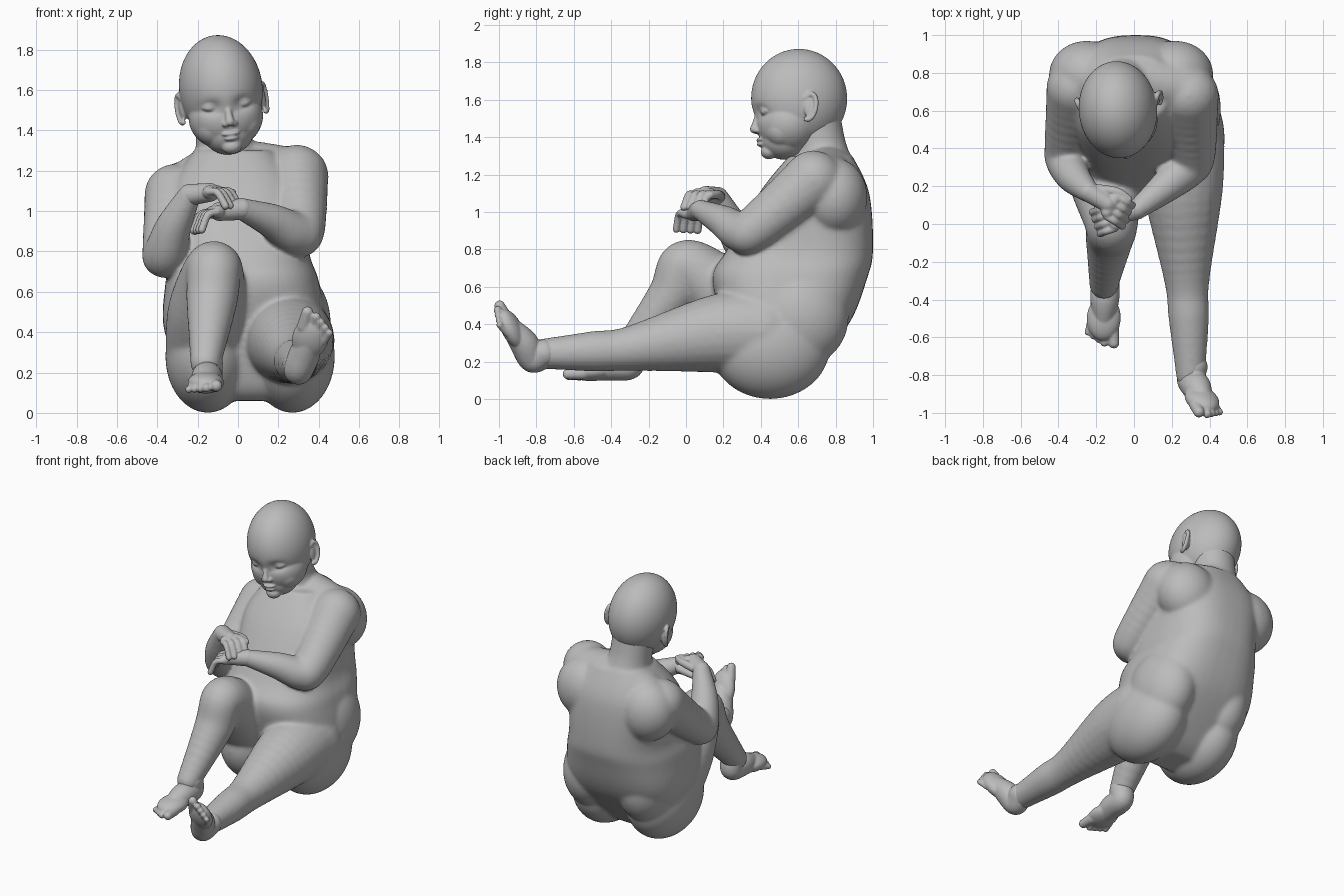
import bpy
import bmesh
import math
from mathutils import Matrix, Vector

cube = bpy.data.objects.get("Cube")
if cube:
    bpy.data.objects.remove(cube, do_unlink=True)

clay = bpy.data.materials.new("grey clay")
clay.use_nodes = True
clay_colour = (.5, .5, .5, 1)
clay.diffuse_color = clay_colour
clay.node_tree.nodes["Principled BSDF"].inputs["Base Color"].default_value = clay_colour


def spline(points, steps):
    """Catmull-Rom interpolation of equally long tuples."""
    padded = [points[0], *points, points[-1]]
    result = []
    for before, start, end, after in zip(padded, padded[1:], padded[2:], padded[3:]):
        for step in range(steps):
            t = step / steps
            result.append([
                b + t / 2 * (c - a + t * (2 * a - 5 * b + 4 * c - d + t * (3 * (b - c) + d - a)))
                for a, b, c, d in zip(before, start, end, after)])
    result.append(list(points[-1]))
    return result


def ellipsoid(bm, centre, radii, detail=4):
    matrix = Matrix.Translation(centre) @ Matrix.Diagonal((*radii, 1))
    bmesh.ops.create_icosphere(bm, subdivisions=detail, radius=1, matrix=matrix)


def limb(bm, *points, steps=8, detail=3):
    """Chain of spheres along a path of (x, y, z, radius)."""
    for x, y, z, radius in spline(points, steps):
        ellipsoid(bm, (x, y, z), (radius, radius, radius), detail)


def loft(bm, sections, sides=48, squareness=.75):
    """Rounded-box rings given as (z, front y, back y, half width)."""
    rings = []
    for z, front, back, half in spline(sections, 6):
        ring = []
        for side in range(sides):
            angle = math.tau * side / sides
            across, along = (math.copysign(abs(value) ** squareness, value)
                             for value in (math.cos(angle), math.sin(angle)))
            # The spine leans gently sideways with height
            x = (1 - z) * .06 + half * across
            y = (front + back + (back - front) * along) / 2
            ring.append(bm.verts.new((x, y, z)))
        rings.append(ring)
    for low, high in zip(rings, rings[1:]):
        for i in range(sides):
            j = (i + 1) % sides
            bm.faces.new((low[i], low[j], high[j], high[i]))
    bm.faces.new(rings[0][::-1])
    bm.faces.new(rings[-1])


def digits(bm, first, last, thick, thin, count=4):
    """Fan of fingers or toes blended between the first and last path."""
    for i in range(count):
        t = i / (count - 1)
        radius = thick + (thin - thick) * t
        path = [(*Vector(a).lerp(Vector(b), t), radius) for a, b in zip(first, last)]
        limb(bm, *path, steps=5, detail=2)


def finish(bm, name, voxel, smoothing):
    """Fuse the overlapping masses into one smooth skin."""
    mesh = bpy.data.meshes.new(name)
    bm.to_mesh(mesh)
    bm.free()
    mesh.materials.append(clay)
    obj = bpy.data.objects.new(name, mesh)
    bpy.context.scene.collection.objects.link(obj)
    for polygon in mesh.polygons:
        polygon.use_smooth = True
    remesh = obj.modifiers.new("fuse", "REMESH")
    remesh.mode = "VOXEL"
    remesh.voxel_size = voxel
    remesh.use_smooth_shade = True
    soften = obj.modifiers.new("soften", "SMOOTH")
    soften.factor = .5
    soften.iterations = smoothing
    return obj


def place(obj, location, forward, up):
    """Turn the object's front (-y) and top (+z) to the given directions."""
    y_axis = -Vector(forward).normalized()
    x_axis = y_axis.cross(Vector(up)).normalized()
    z_axis = x_axis.cross(y_axis)
    turn = Matrix((x_axis, y_axis, z_axis)).transposed().to_4x4()
    obj.matrix_world = Matrix.Translation(location) @ turn


def make_hand(name, side):
    """Palm-down hand reaching from the wrist, thumb on the given side."""
    hand = bmesh.new()
    limb(hand, (0, 0, 0, .055), (0, -.12, 0, .047))
    limb(hand, (.04, -.14, 0, .033), (-.04, -.14, 0, .033))
    little, index = (
        [(x, -.15, 0), (x, -.2, -.01), (x, -.24, -.08)] for x in (-side * .06, side * .06))
    digits(hand, index, little, .023, .02)
    limb(hand, (side * .04, -.04, 0, .028), (side * .08, -.13, 0, .024),
         (side * .08, -.2, -.01, .02))
    return finish(hand, name, .006, 4)


def make_foot(name, side):
    """Foot from heel to toes, big toe on the given side."""
    foot = bmesh.new()
    limb(foot, (0, 0, .07, .076), (0, 0, 0, .074), (0, -.1, 0, .077), (0, -.22, -.02, .05))
    ellipsoid(foot, (0, -.2, -.02), (.09, .12, .054))
    limb(foot, (side * .05, -.25, -.03, .035), (side * .06, -.33, -.03, .029))
    digits(foot, [(side * .01, -.26, -.03), (side * .01, -.33, -.04)],
           [(side * -.07, -.22, -.04), (side * -.08, -.28, -.05)], .023, .019)
    return finish(foot, name, .006, 6)


# Torso with a rounded back and full belly
body = bmesh.new()
loft(body, [
    (.06, .34, .54, .17),
    (.14, .27, .65, .28),
    (.4, .2, .87, .4),
    (.65, .14, .97, .38),
    (.8, .22, 1, .34),
    (1.1, .39, .98, .33),
    (1.3, .55, .89, .2),
])

# Buttocks with upper masses running into the back, and shoulder blades
for x in (-.15, .27):
    ellipsoid(body, (x, .45, .28), (.21, .32, .28))
    ellipsoid(body, (x, .61, .44), (.19, .26, .27))
for x, z in ((-.25, 1.04), (.22, 1.08)):
    ellipsoid(body, (x, .79, z), (.2, .18, .21))

# Shoulder girdle and neck
limb(body, (-.28, .75, 1.1, .13), (-.05, .77, 1.2, .15), (.25, .72, 1.18, .14))
limb(body, (-.05, .74, 1.2, .17), (-.07, .72, 1.34, .14), (-.08, .69, 1.5, .14))

# Arms, bent with the forearms crossing in front of the chest
limb(body, (-.31, .72, 1.08, .155), (-.36, .42, .82, .115), (-.36, .34, .79, .11),
     (-.32, .25, .92, .09), (-.24, .17, 1.08, .058))
limb(body, (.29, .68, 1.17, .16), (.31, .38, .92, .124), (.28, .3, .89, .11),
     (.17, .2, .95, .087), (.02, .08, 1.01, .056))

# Legs, one drawn up and one stretched forward
limb(body, (-.15, .45, .28, .21), (-.15, .25, .5, .2), (-.12, .01, .71, .143),
     (-.13, -.08, .55, .127), (-.16, -.32, .25, .078))
limb(body, (.25, .41, .36, .23), (.26, .17, .35, .21), (.28, -.3, .27, .12),
     (.29, -.5, .255, .108), (.3, -.8, .24, .078))
finish(body, "body", .01, 22)

# Hands and feet
place(make_hand("right_hand", 1), (-.24, .17, 1.08), (.8, -.5, .1), (0, 0, 1))
place(make_hand("left_hand", -1), (.02, .08, 1.01), (-.9, -.3, -.1), (-.1, 0, 1))
place(make_foot("right_foot", 1), (-.15, -.3, .18), (-.05, -1, -.05), (0, 0, 1))
place(make_foot("left_foot", -1), (.3, -.82, .215), (.32, -.46, .83), (.2, .9, .4))

# Head masses: skull, face, jaw and cheeks
head = bmesh.new()
ellipsoid(head, (0, 0, 0), (.206, .257, .265), 5)
ellipsoid(head, (0, -.06, -.14), (.185, .17, .165), 5)
ellipsoid(head, (0, -.08, -.22), (.125, .13, .11), 5)
for side in (-1, 1):
    limb(head, (side * .07, -.1, -.18, .095), detail=5)
# Eye sockets pressed into the face
for vert in head.verts:
    x, y, z = vert.co
    if y < 0:
        vert.co.y += .026 * math.exp(-((abs(x) - .08) / .045) ** 2 - ((z + .085) / .03) ** 2)
# Eyes, lids, nostrils and ears
for side in (-1, 1):
    ellipsoid(head, (side * .08, -.19, -.085), (.036, .026, .02))
    limb(head, (side * .045, -.207, -.09, .008), (side * .08, -.21, -.066, .008),
         (side * .117, -.188, -.084, .008), detail=2)
    ellipsoid(head, (side * .022, -.232, -.177), (.016, .02, .014))
    ellipsoid(head, (side * .2, .04, -.075), (.017, .034, .062))
    # Ear rim follows a tilted oval that flares outward at the back
    rim = []
    for step in range(9):
        angle = math.pi * (step / 6 - .6)
        back, rise = math.cos(angle), math.sin(angle)
        rim.append((side * (.21 + back * .013), .035 + back * .035 + rise * .01,
                    rise * .07 - .075, .014))
    limb(head, *rim, steps=4, detail=2)
# Nose, lips and chin
limb(head, (0, -.217, -.08, .017), (0, -.236, -.135, .018), (0, -.244, -.167, .023))
ellipsoid(head, (0, -.21, -.226), (.045, .024, .011))
ellipsoid(head, (0, -.206, -.25), (.036, .024, .012))
ellipsoid(head, (0, -.165, -.29), (.05, .045, .038))
place(finish(head, "head", .006, 8), (-.085, .605, 1.608), (.09, -1, 0), (-.14, 0, 1))
